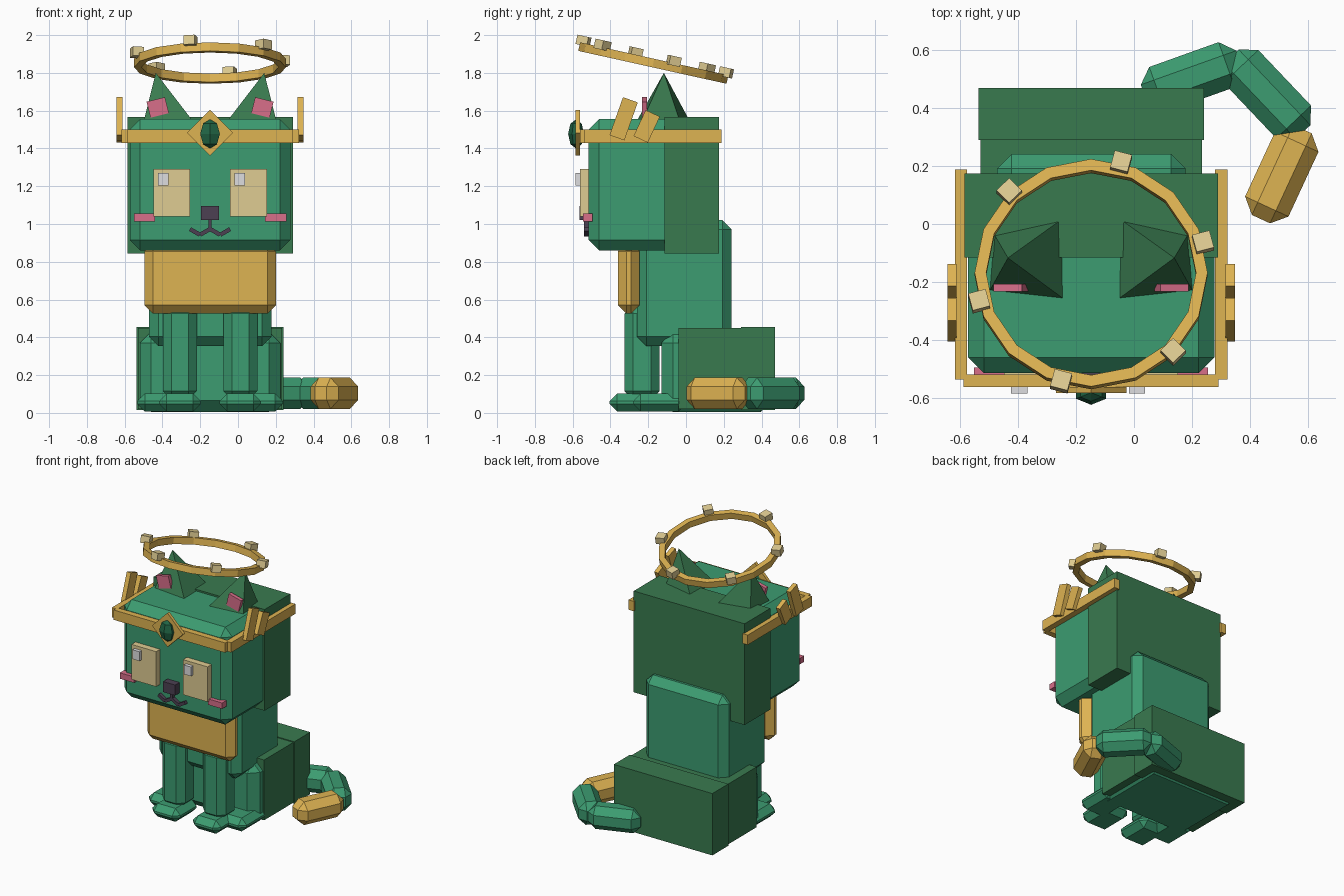
import bpy, bmesh
from math import radians, sin, cos, atan2, pi
from mathutils import Matrix, Vector, Euler

if "Cube" in bpy.data.objects:
    bpy.data.objects.remove(bpy.data.objects["Cube"])

CX = -0.148  # symmetry plane of the cat (the tail sticks out to one side)


def material(name, r, g, b):
    def lin(c):
        c /= 255
        return c / 12.92 if c <= 0.04045 else ((c + 0.055) / 1.055) ** 2.4
    m = bpy.data.materials.new(name)
    m.diffuse_color = (lin(r), lin(g), lin(b), 1)
    m.use_nodes = True
    m.node_tree.nodes["Principled BSDF"].inputs["Base Color"].default_value = m.diffuse_color
    return m


GREEN = material("green fur", 60, 156, 113)
DARK = material("dark green fur", 57, 122, 79)
GOLD = material("gold", 222, 179, 82)
CREAM = material("cream", 223, 204, 146)
PINK = material("pink", 216, 110, 138)
BLACK = material("dark nose", 76, 64, 82)
WHITE = material("eye shine", 222, 222, 224)
GEM = material("emerald", 32, 100, 68)


def finish(name, bm, mat):
    bmesh.ops.recalc_face_normals(bm, faces=bm.faces)
    me = bpy.data.meshes.new(name)
    bm.to_mesh(me)
    bm.free()
    me.materials.append(mat)
    ob = bpy.data.objects.new(name, me)
    bpy.context.collection.objects.link(ob)
    return ob


def block(name, center, size, mat, bevel=0.0, rot=(0, 0, 0)):
    """Box, optionally chamfered and rotated (degrees)."""
    bm = bmesh.new()
    bmesh.ops.create_cube(bm, size=1)
    bmesh.ops.scale(bm, vec=size, verts=bm.verts)
    if bevel:
        bmesh.ops.bevel(bm, geom=bm.edges[:], offset=bevel, segments=1,
                        affect='EDGES', clamp_overlap=True)
    ob = finish(name, bm, mat)
    ob.location = center
    ob.rotation_euler = [radians(a) for a in rot]
    return ob


def span(name, x, y, z, mat, bevel=0.0):
    """Box given by its ranges."""
    r = (x, y, z)
    return block(name, [(a + b) / 2 for a, b in r], [b - a for a, b in r], mat, bevel)


# Head: chamfered face block and dark back block
span("head", (-0.573, 0.277), (-0.515, 0.1), (0.86, 1.555), GREEN, 0.055)
span("head_back", (-0.585, 0.29), (-0.115, 0.175), (0.845, 1.567), DARK)

# Body
span("torso", (-0.472, 0.178), (-0.26, 0.242), (0.355, 1.02), GREEN, 0.05)
span("chest_bib", (-0.495, 0.2), (-0.36, -0.245), (0.525, 0.9), GOLD, 0.045)
span("lower_body", (-0.52, 0.224), (-0.13, 0.455), (0.005, 0.43), GREEN, 0.06)
span("haunch", (-0.53, 0.234), (-0.04, 0.3), (0.02, 0.45), DARK)
span("rump", (-0.537, 0.241), (0.29, 0.47), (0.015, 0.456), DARK)

# Face centre: nose and mouth
block("nose", (CX, -0.535, 1.058), (0.095, 0.06, 0.075), BLACK)
block("mouth_stem", (CX, -0.525, 0.993), (0.018, 0.03, 0.06), BLACK)

for s, side in ((-1, "left"), (1, "right")):
    # Legs and feet
    block("front_leg_" + side, (CX + s * 0.16, -0.233, 0.32), (0.18, 0.185, 0.5), GREEN, 0.045)
    block("front_foot_" + side, (CX + s * 0.16, -0.275, 0.055), (0.22, 0.26, 0.095), GREEN, 0.04)
    block("rear_foot_" + side, (CX + s * 0.275, -0.14, 0.055), (0.22, 0.28, 0.095), GREEN, 0.04)

    # Ears: leaning four-sided pyramids
    bm = bmesh.new()
    base = [bm.verts.new((CX + s * d, y, 1.55)) for d, y in
            ((0.1, 0.017), (0.095, -0.258), (0.35, -0.23), (0.335, -0.035))]
    tip = bm.verts.new((CX + s * 0.287, -0.117, 1.8))
    bm.faces.new(base)
    for i in range(4):
        bm.faces.new((base[i], base[(i + 1) % 4], tip))
    finish("ear_" + side, bm, DARK)
    block("inner_ear_" + side, (CX + s * 0.277, -0.22, 1.617), (0.1, 0.027, 0.087),
          PINK, rot=(0, s * 14, 0))

    # Eyes, shines and cheeks
    ex = CX + s * 0.203
    block("eye_" + side, (ex, -0.535, 1.166), (0.195, 0.05, 0.25), CREAM)
    block("eye_shine_" + side, (-0.396 if s < 0 else 0.01, -0.57, 1.236),
          (0.056, 0.03, 0.066), WHITE)
    block("cheek_" + side, (CX + s * 0.347, -0.52, 1.034), (0.113, 0.048, 0.042), PINK)

    # Mouth curl: two short strokes
    for d, tilt in ((0.027, 30), (0.08, -30)):
        block("mouth_curl_" + side, (CX + s * d, -0.525, 0.958), (0.06, 0.028, 0.022),
              BLACK, rot=(0, s * tilt, 0))

    # Crown sides and feather bars
    block("crown_side_" + side, (CX + s * 0.449, -0.175, 1.465), (0.042, 0.725, 0.07), GOLD)
    for y, z, length, tilt in ((-0.33, 1.557, 0.213, 19.5), (-0.208, 1.517, 0.152, 25)):
        block("crown_feather_" + side, (CX + s * 0.48, y, z), (0.032, 0.083, length),
              GOLD, rot=(-tilt, 0, 0))

# Crown front, diamond plate and gem
block("crown_front", (CX, -0.541, 1.465), (0.88, 0.042, 0.07), GOLD)
block("crown_plate", (CX, -0.573, 1.483), (0.172, 0.022, 0.172), GOLD, rot=(0, 45, 0))
bm = bmesh.new()
bmesh.ops.create_uvsphere(bm, u_segments=6, v_segments=4, radius=1)
bmesh.ops.scale(bm, vec=(0.06, 0.042, 0.077), verts=bm.verts)
finish("crown_gem", bm, GEM).location = (CX, -0.582, 1.477)

# Halo: tilted ring of rectangular section with six beads on top
halo_matrix = Matrix.Translation((CX, -0.173, 1.852)) @ Matrix.Rotation(radians(-12.5), 4, 'X')
bm = bmesh.new()
N = 16
loops = []
for i in range(N):
    a = 2 * pi * i / N
    loops.append([bm.verts.new((r * cos(a), r * sin(a), z)) for r, z in
                  ((0.362, -0.023), (0.402, -0.023), (0.402, 0.023), (0.362, 0.023))])
for i in range(N):
    p, q = loops[i], loops[(i + 1) % N]
    for k in range(4):
        bm.faces.new((p[k], p[(k + 1) % 4], q[(k + 1) % 4], q[k]))
finish("halo", bm, GOLD).matrix_world = halo_matrix
for i in range(6):
    bead = block("halo_bead", (0, 0, 0), (0.062, 0.062, 0.05), CREAM)
    bead.matrix_world = (halo_matrix @ Matrix.Rotation(radians(15 + 60 * i), 4, 'Z')
                         @ Matrix.Translation((0.4, 0, 0.035)))

# Tail: three chamfered segments curling forward
for name, x, y, length, (dx, dy), mat in (
        ("tail_base", 0.2, 0.507, 0.35, (0.94, 0.336), GREEN),
        ("tail_middle", 0.46, 0.448, 0.36, (0.69, -0.727), GREEN),
        ("tail_tip", 0.51, 0.172, 0.342, (-0.42, -0.907), GOLD)):
    block(name, (x, y, 0.104), (length, 0.165, 0.165), mat, 0.048,
          rot=(0, 0, atan2(dy, dx) * 180 / pi))
